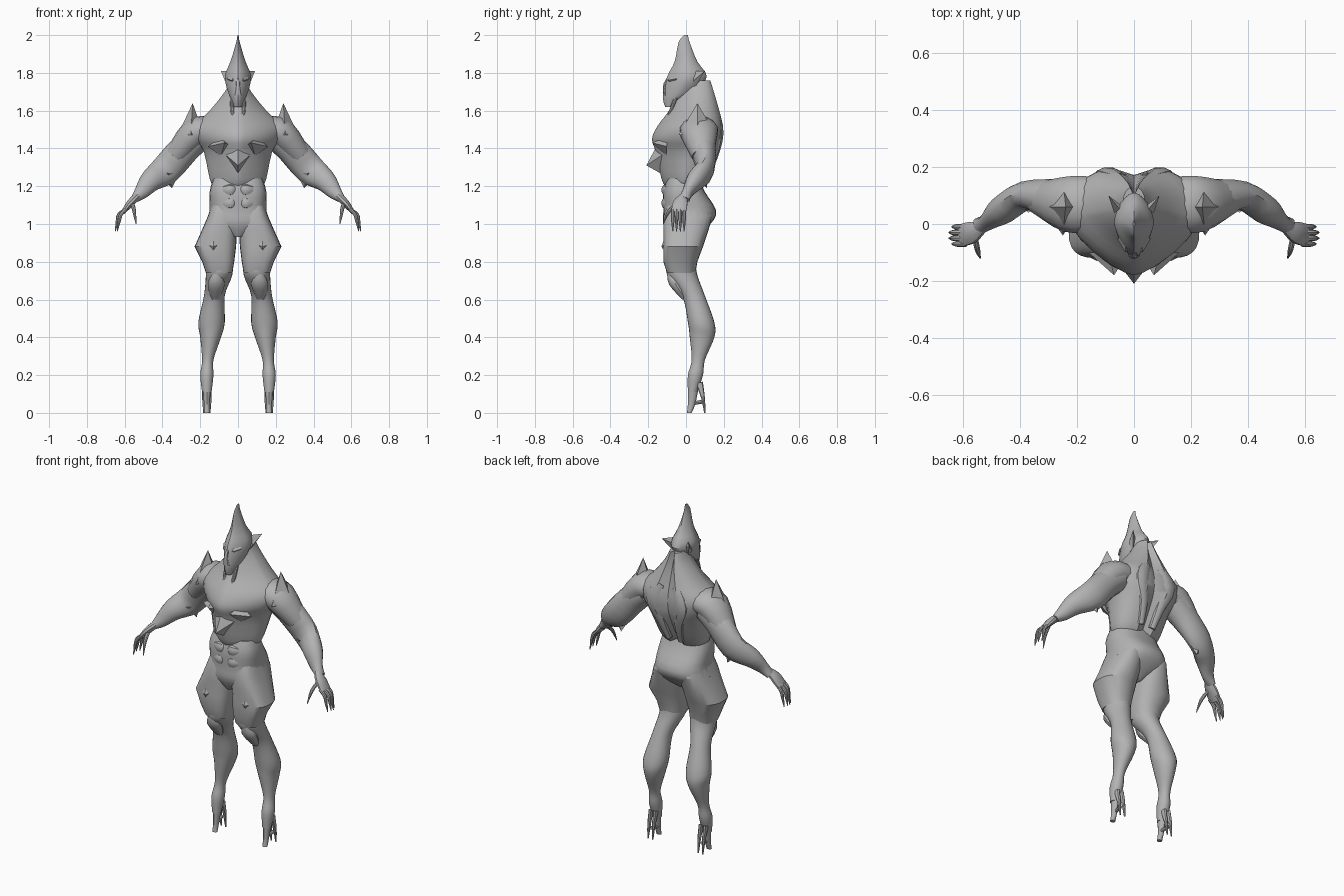
import bpy, bmesh, math
from mathutils import Vector

default = bpy.data.objects.get("Cube")
if default:
    bpy.data.objects.remove(default, do_unlink=True)

stone = bpy.data.materials.new("plain grey")
stone.use_nodes = True
stone.diffuse_color = (0.45, 0.45, 0.45, 1)
stone.node_tree.nodes["Principled BSDF"].inputs["Base Color"].default_value = stone.diffuse_color


def finish(name, bm, mirror, angle):
    bmesh.ops.recalc_face_normals(bm, faces=bm.faces)
    mesh = bpy.data.meshes.new(name)
    bm.to_mesh(mesh)
    bm.free()
    mesh.materials.append(stone)
    obj = bpy.data.objects.new(name, mesh)
    bpy.context.collection.objects.link(obj)
    bpy.context.view_layer.objects.active = obj
    obj.select_set(True)
    bpy.ops.object.shade_smooth_by_angle(angle=math.radians(angle))
    obj.select_set(False)
    if mirror:
        obj.modifiers.new("Mirror", "MIRROR")


def smooth_between(rows, steps):
    # Catmull-Rom interpolation between neighbouring rows
    result, last = [], len(rows) - 1
    for i in range(last):
        before, start, end, after = [rows[max(0, min(last, i + k))] for k in (-1, 0, 1, 2)]
        for s in range(steps):
            t = s / steps
            result.append([b + t / 2 * (c - a + t * (2*a - 5*b + 4*c - d + t * (3*(b - c) + d - a)))
                           for a, b, c, d in zip(before, start, end, after)])
    return result + [rows[last]]


def skin(bm, rings):
    loops = [[bm.verts.new(point) for point in ring] for ring in rings]
    for low, high in zip(loops, loops[1:]):
        for i in range(len(low)):
            bm.faces.new((low[i - 1], low[i], high[i], high[i - 1]))
    bm.faces.new(loops[0])
    bm.faces.new(loops[-1])


def level(height, outer, front, back, inner=None):
    return height, -outer if inner is None else inner, outer, front, back


def joint(x, y, z, thick, deep=None):
    return x, y, z, thick, thick if deep is None else deep


def rounded(value, squareness):
    return math.copysign(abs(value) ** (2 / squareness), value)


def stack(name, levels, steps=3, front=2, back=2, mirror=False, sides=24, groove=0, angle=35):
    # Horizontal superellipse sections, with an optional groove along the spine
    bm, rings = bmesh.new(), []
    for z, inner, outer, near, far in smooth_between(levels, steps):
        ring = []
        for i in range(sides):
            turn = math.tau * i / sides
            squareness = back if i < sides / 2 else front
            x = (inner + outer + (outer - inner) * rounded(math.cos(turn), squareness)) / 2
            y = (near + far + (far - near) * rounded(math.sin(turn), squareness)) / 2
            ring.append((x, y - groove if i == sides // 4 else y, z))
        rings.append(ring)
    skin(bm, rings)
    finish(name, bm, mirror, angle)


def limb(name, joints, steps=3, sides=10, mirror=True):
    # Oval sections that follow a bent path
    bm, rings, path = bmesh.new(), [], smooth_between(joints, steps)
    for i, (x, y, z, thick, deep) in enumerate(path):
        ahead, behind = path[min(i + 1, len(path) - 1)], path[max(i - 1, 0)]
        along = Vector(ahead[:3]) - Vector(behind[:3])
        across = along.cross(Vector((0, 1, 0))).normalized()
        depth = along.cross(across).normalized()
        turns = [math.tau * k / sides for k in range(sides)]
        rings.append([Vector((x, y, z)) + across * thick * math.cos(turn) + depth * deep * math.sin(turn)
                      for turn in turns])
    skin(bm, rings)
    finish(name, bm, mirror, angle=35)


def spike(name, centre, tip, wide, tall, mirror=True):
    # Four-sided pyramid; an upright tip has its base spread over x and y
    bm, centre, tip = bmesh.new(), Vector(centre), Vector(tip)
    axis = (tip - centre).normalized()
    upright = abs(axis.z) > abs(axis.y)
    side = Vector((1, 0, 0))
    rise = Vector((0, 1, 0)) if upright else Vector((0, 0, 1))
    base = [bm.verts.new(centre + offset)
            for offset in (side * wide, rise * tall, -side * wide, -rise * tall)]
    top = bm.verts.new(tip)
    bm.faces.new(base)
    for i in range(len(base)):
        bm.faces.new((base[i - 1], base[i], top))
    finish(name, bm, mirror, angle=20)


# Torso, waist and muscles
stack("chest", [
    level(height=1.2, outer=.13, front=-.11, back=.08),
    level(height=1.24, outer=.15, front=-.13, back=.11),
    level(height=1.38, outer=.18, front=-.16, back=.18),
    level(height=1.45, outer=.22, front=-.18, back=.2),
    level(height=1.52, outer=.23, front=-.15, back=.2),
    level(height=1.6, outer=.15, front=-.09, back=.18),
    level(height=1.7, outer=.07, front=-.04, back=.15),
    level(height=1.76, outer=.04, front=-.02, back=.13),
], front=1.4, back=2.5, groove=.03)
stack("waist", [
    level(height=1.24, outer=.13, front=-.1, back=.07),
    level(height=1.17, outer=.15, front=-.12, back=.1),
    level(height=1.07, outer=.15, front=-.12, back=.16),
    level(height=1, outer=.16, front=-.12, back=.13),
    level(height=.93, outer=.02, front=-.09, back=.05),
], front=2.8, back=2.4)
for height in (1.18, 1.11):
    limb("abdominal_plate", [
        joint(x=.01, y=-.1, z=height, thick=.02, deep=.01),
        joint(x=.04, y=-.11, z=height, thick=.03, deep=.02),
        joint(x=.08, y=-.1, z=height, thick=.02, deep=.01)])
limb("shoulder_blade", [
    joint(x=.05, y=.16, z=1.58, thick=.03, deep=.02),
    joint(x=.09, y=.17, z=1.48, thick=.05, deep=.03),
    joint(x=.06, y=.15, z=1.36, thick=.03, deep=.02),
    joint(x=.04, y=.1, z=1.24, thick=.02)])

# Chest gem and pointed pectoral plates
spike("chest_gem", centre=(0, -.12, 1.37), tip=(0, -.21, 1.31), wide=.07, tall=.11, mirror=False)
spike("pectoral_point", centre=(.09, -.1, 1.41), tip=(.07, -.18, 1.43), wide=.07, tall=.05)

# Head, hood crest and neck
stack("head", [
    level(height=1.62, outer=.02, front=-.11, back=-.07),
    level(height=1.65, outer=.03, front=-.12, back=-.03),
    level(height=1.69, outer=.05, front=-.12, back=.05),
    level(height=1.78, outer=.07, front=-.1, back=.11),
    level(height=1.86, outer=.04, front=-.06, back=.06),
    level(height=1.96, outer=.01, front=-.04, back=.02),
    level(height=2, outer=.003, front=-.01, back=.01),
], front=1.5, back=1.7, angle=30)
spike("hood_corner", centre=(.04, .04, 1.76), tip=(.09, .1, 1.81), wide=.03, tall=.05)
spike("brow", centre=(.03, -.05, 1.77), tip=(.03, -.1, 1.76), wide=.03, tall=.03)
limb("nose", [
    joint(x=0, y=-.07, z=1.8, thick=.01),
    joint(x=0, y=-.11, z=1.74, thick=.01),
    joint(x=0, y=-.11, z=1.68, thick=.02, deep=.01)], mirror=False)
limb("neck_cord", [
    joint(x=.03, y=-.05, z=1.68, thick=.01),
    joint(x=.03, y=-.08, z=1.6, thick=.01),
    joint(x=.01, y=-.12, z=1.5, thick=.01)])

# Shoulders and arms
spike("shoulder_guard", centre=(.25, .06, 1.47), tip=(.24, .06, 1.64), wide=.07, tall=.1)
limb("deltoid", [
    joint(x=.16, y=.07, z=1.5, thick=.07, deep=.1),
    joint(x=.23, y=.07, z=1.48, thick=.08, deep=.1),
    joint(x=.33, y=.09, z=1.36, thick=.06)], sides=14)
limb("arm", [
    joint(x=.2, y=.08, z=1.46, thick=.07, deep=.08),
    joint(x=.28, y=.09, z=1.4, thick=.08, deep=.07),
    joint(x=.38, y=.1, z=1.29, thick=.08, deep=.05),
    joint(x=.46, y=.05, z=1.23, thick=.06, deep=.05),
    joint(x=.51, y=.01, z=1.17, thick=.04, deep=.03),
    joint(x=.55, y=-.01, z=1.13, thick=.02, deep=.03)], sides=14)
spike("elbow_point", centre=(.37, .08, 1.27), tip=(.35, .11, 1.19), wide=.06, tall=.04)

# Hands with clawed fingers
limb("palm", [
    joint(x=.53, y=-.01, z=1.15, thick=.02),
    joint(x=.57, y=-.03, z=1.11, thick=.02, deep=.04),
    joint(x=.61, y=-.04, z=1.06, thick=.01, deep=.04)])
for finger, reach in enumerate((0, .01, .01, 0)):
    y = .02 * finger - .07
    limb("finger", [
        joint(x=.59, y=y, z=1.08, thick=.01),
        joint(x=.62 + reach, y=y, z=1.05, thick=.01),
        joint(x=.63 + reach, y=y, z=1.01, thick=.008),
        joint(x=.64 + reach, y=y, z=.96, thick=.002)], sides=8)
limb("thumb", [
    joint(x=.56, y=-.04, z=1.11, thick=.01),
    joint(x=.55, y=-.09, z=1.07, thick=.01),
    joint(x=.54, y=-.12, z=1, thick=.002)], sides=8)

# Flared thigh guards with straight facets
stack("thigh_guard", [
    level(height=1.1, inner=.02, outer=.14, front=-.1, back=.12),
    level(height=1.04, inner=.01, outer=.16, front=-.12, back=.14),
    level(height=.97, inner=.005, outer=.19, front=-.12, back=.12),
    level(height=.88, inner=.01, outer=.23, front=-.12, back=.09),
    level(height=.8, inner=.02, outer=.19, front=-.12, back=.06),
    level(height=.74, inner=.03, outer=.17, front=-.1, back=.05),
], steps=1, front=3, back=2.2, mirror=True, angle=22)
spike("thigh_point", centre=(.13, -.1, .9), tip=(.13, -.13, .88), wide=.06, tall=.07)

# Legs with full calves and narrow ankles
stack("leg", [
    level(height=.8, inner=.03, outer=.17, front=-.1, back=.05),
    level(height=.73, inner=.03, outer=.17, front=-.1, back=.06),
    level(height=.62, inner=.07, outer=.18, front=-.02, back=.1),
    level(height=.48, inner=.07, outer=.21, front=.01, back=.15),
    level(height=.4, inner=.09, outer=.2, front=.02, back=.15),
    level(height=.28, inner=.13, outer=.19, front=.03, back=.1),
    level(height=.2, inner=.13, outer=.2, front=.01, back=.09),
    level(height=.11, inner=.14, outer=.19, front=.01, back=.06),
], mirror=True, steps=4)
stack("kneecap", [
    level(height=.75, inner=.09, outer=.13, front=-.1, back=-.06),
    level(height=.68, inner=.07, outer=.16, front=-.09, back=-.02),
    level(height=.6, inner=.1, outer=.14, front=-.02, back=.02)], mirror=True, sides=12)

# Feet with a long front toe, rear spurs and a bridge between
stack("front_toe", [
    level(height=.15, inner=.14, outer=.19, front=.01, back=.07),
    level(height=.05, inner=.15, outer=.18, front=.01, back=.05),
    level(height=0, inner=.15, outer=.18, front=.005, back=.03)], mirror=True, sides=12)
for x in (.15, .18):
    limb("rear_spur", [
        joint(x=x, y=.07, z=.16, thick=.01, deep=.02),
        joint(x=x, y=.09, z=.08, thick=.01),
        joint(x=x, y=.1, z=0, thick=.004)], sides=8)
limb("foot_bridge", [
    joint(x=.16, y=.03, z=.05, thick=.01),
    joint(x=.17, y=.09, z=.06, thick=.01)], sides=8)
